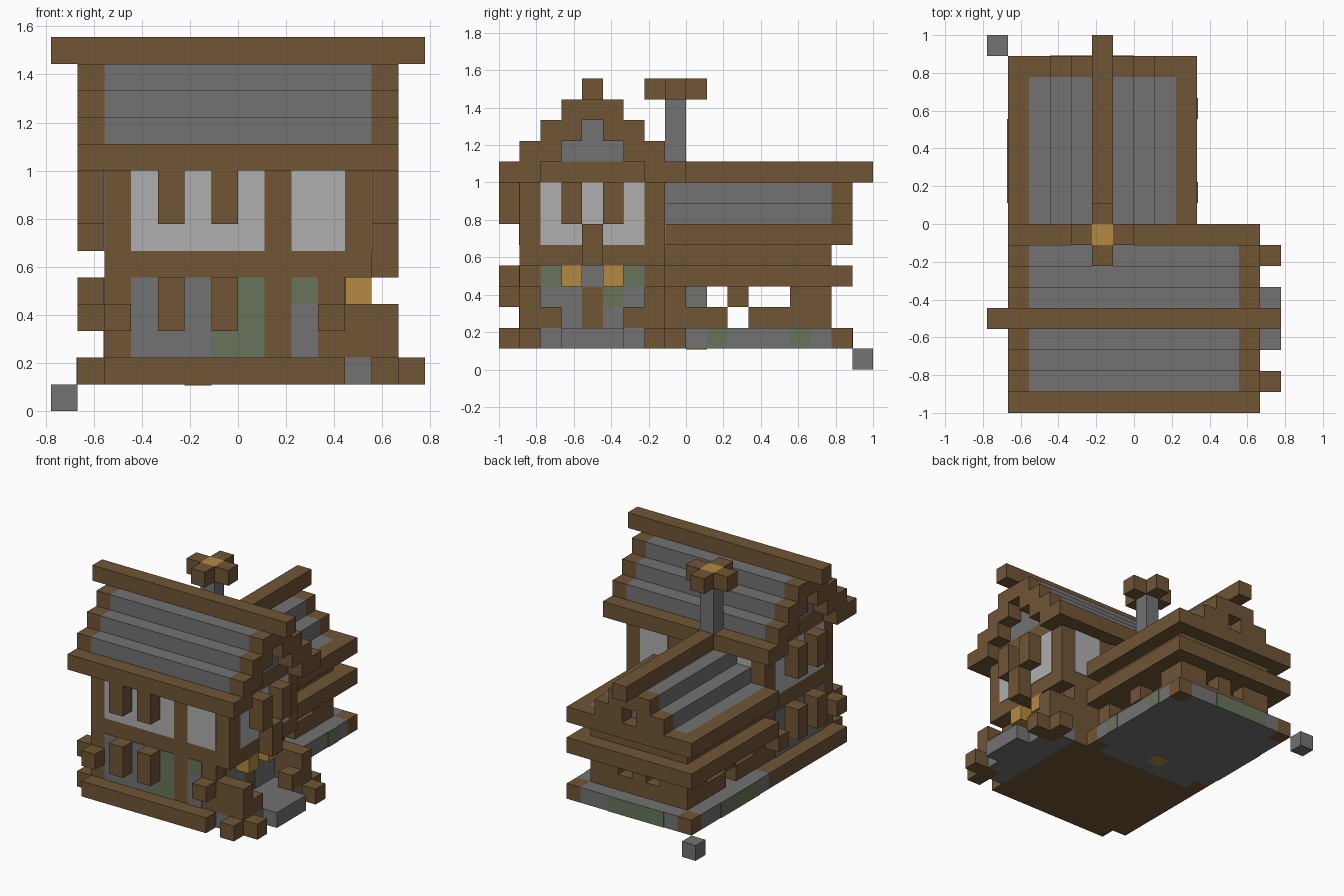
import bpy, bmesh
from mathutils import Matrix, Vector

cube = bpy.data.objects.get("Cube")
if cube:
    bpy.data.objects.remove(cube, do_unlink=True)

UNIT = 1 / 9                      # size of one building block
ORIGIN = Vector((-7, -9, 0))      # block corner that maps to the model centre
THIN = 0.04                       # plate thickness in blocks


def material(name, r, g, b):
    m = bpy.data.materials.new(name)
    m.use_nodes = True
    m.diffuse_color = (r, g, b, 1)
    m.node_tree.nodes["Principled BSDF"].inputs["Base Color"].default_value = (r, g, b, 1)
    return m


timber = material("timber brown", .16, .09, .036)
stone = material("stone grey", .17, .17, .17)
moss = material("mossy green", .14, .175, .105)
glass = material("pale glass", .43, .43, .43)
glow = material("lantern gold", .45, .25, .055)


def build(name, mat, *boxes):
    """One object from boxes given as x, y and z spans in blocks."""
    bm = bmesh.new()
    for xa, xb, ya, yb, za, zb in boxes:
        lo, hi = Vector((xa, ya, za)), Vector((xb, yb, zb))
        size = (hi - lo) * UNIT
        centre = ((lo + hi) / 2 + ORIGIN) * UNIT
        bmesh.ops.create_cube(bm, size=1, matrix=Matrix.Translation(centre) @ Matrix.Diagonal(size.to_4d()))
    mesh = bpy.data.meshes.new(name)
    bm.to_mesh(mesh)
    bm.free()
    mesh.materials.append(mat)
    obj = bpy.data.objects.new(name, mesh)
    bpy.context.collection.objects.link(obj)
    return obj


def plate(name, mat, side, at, a, b, za, zb):
    """Thin painted panel on the wall plane facing the given side."""
    near, far = (at - THIN, at) if side in ("front", "west") else (at, at + THIN)
    if side in ("front", "back"):
        build(name, mat, (a, b, near, far, za, zb))
    else:
        build(name, mat, (near, far, a, b, za, zb))


# Main house walls
build("lower_walls", timber, (2, 11, 1, 8, 1, 5))
build("upper_walls", timber, (2, 12, 1, 8, 5, 10))

# Upper windows
for side, at in (("front", 1), ("back", 8)):
    plate(side + "_wide_window", glass, side, at, 3, 8, 6, 9)
    plate(side + "_small_window", glass, side, at, 9, 11, 6, 9)
for side, at in (("west", 2), ("east", 12)):
    plate(side + "_upper_window", glass, side, at, 2, 7, 6, 9)

# Lower stone and moss infill
plate("front_stone_infill", stone, "front", 1, 3, 6, 2, 5)
plate("front_stone_gap", stone, "front", 1, 6, 7, 3, 5)
plate("front_moss_base", moss, "front", 1, 6, 7, 2, 3)
plate("front_moss_column", moss, "front", 1, 7, 8, 2, 5)
plate("side_door", stone, "front", 1, 9, 10, 2, 4)
plate("side_door_moss", moss, "front", 1, 9, 10, 4, 5)
plate("west_infill", stone, "west", 2, 2, 7, 2, 5)
for a in (2, 6):
    plate("porch_infill", stone, "east", 11, a, a + 1, 2, 4)
    plate("porch_infill_moss", moss, "east", 11, a, a + 1, 4, 5)
plate("porch_panel_south", stone, "east", 11, 3, 4, 2, 5)
plate("porch_panel_north", stone, "east", 11, 5, 6, 2, 3)
plate("porch_panel_moss", moss, "east", 11, 5, 6, 3, 4)
plate("porch_panel_top", stone, "east", 11, 4, 6, 4, 5)

# Shutters on the front and both sides
for z in (3, 7):
    for x in (4, 6):
        build("front_shutter", timber, (x, x + 1, 0, 1, z, z + 2))
    for y in (3, 5):
        build("west_shutter", timber, (1, 2, y, y + 1, z, z + 2))
for y in (3, 5):
    build("east_shutter", timber, (12, 13, y, y + 1, 7, 9))

# Base beams and projecting log ends
build("front_base_beam", timber, (2, 11, 0, 1, 1, 2))
build("west_base_beam", timber, (1, 2, 1, 8, 1, 2))
build("front_log_ends", timber, *[(x, x + 1, 0, 1, 3, 4) for x in (2, 10)])
build("west_log_ends", timber, *[(1, 2, y, y + 1, 3, 4) for y in (1, 7)])

# Entrance porch, mirrored along the house
build("porch_floor", stone, (11, 12, 1, 8, 1, 2), (12, 13, 2, 7, 1, 2))
build("porch_step", stone, (13, 14, 3, 6, 1, 2))
for post, end, rail in ((1, 0, 2), (7, 8, 6)):
    build("porch_log_ends", timber, (12, 13, post, post + 1, 1, 2),
          (12, 13, end, end + 1, 1, 2), (13, 14, post, post + 1, 1, 2))
    build("porch_fence", timber, (11, 13, post, post + 1, 2, 4), (12, 13, rail, rail + 1, 2, 3))
build("porch_lanterns", glow, *[(11, 12, y, y + 1, 4, 5) for y in (3, 5)])
build("porch_bracket", timber, (12, 13, 4, 5, 5, 7))

# Main roof: stepped grey courses with timber ends
for i in range(1, 4):
    build("main_roof_course", stone, (2, 12, i, 9 - i, 9 + i, 10 + i))
for x in (1, 12):
    steps = []
    for i in range(4):
        steps.append((x, x + 1, i, i + 2 - i // 3 / 2, 9 + i, 10 + i))
        steps.append((x, x + 1, 7 - i + i // 3 / 2, 9 - i, 9 + i, 10 + i))
    build("main_gable_frame", timber, *steps)
build("main_eaves", timber, (2, 12, 0, 1, 9, 10), (2, 12, 8, 9, 9, 10))
build("main_ridge", timber, (0, 14, 4, 5, 13, 14))

# Rear wing base with timber corners
build("wing_base", stone, (2, 9, 8, 17, 1, 2), (1, 2, 9, 16, 1, 2), (9, 10, 9, 16, 1, 2))
build("wing_base_corners", timber, *[(x, x + 1, y, y + 1, 1, 2) for x in (1, 9) for y in (8, 16)])
for y in (10, 14):
    plate("wing_base_moss", moss, "east", 10, y, y + 1, 1, 2)
plate("wing_base_moss_west", moss, "west", 1, 10, 14, 1, 2)
plate("wing_base_moss_back", moss, "back", 17, 3, 7, 1, 2)

# Rear wing railings with open gaps
for x in (2, 8):
    build("wing_side_railing", timber, (x, x + 1, 8, 11, 2, 3), (x, x + 1, 12, 16, 2, 3),
          (x, x + 1, 8, 9, 3, 4), (x, x + 1, 11, 12, 3, 4), (x, x + 1, 14, 16, 3, 4))
build("wing_back_railing", timber, (3, 8, 15, 16, 2, 3),
      *[(x, x + 1, 15, 16, 3, 4) for x in (3, 5, 7)])
build("wing_band", timber, (1, 10, 8, 17, 4, 5))
build("wing_upper_wall", timber, (2, 9, 8, 16, 5, 6))

# Rear wing roof
for i in range(3):
    inset = i + 2 if i else 2
    build("wing_roof_course", stone, (inset, 11 - inset, 8, 16, 6 + i, 7 + i))
build("wing_eaves", timber, (1, 2, 8, 17, 6, 7), (9, 10, 8, 17, 6, 7), (2, 9, 16, 17, 6, 7))
build("wing_gable_frame", timber, (3, 5, 16, 17, 7, 8), (6, 8, 16, 17, 7, 8), (4, 7, 16, 17, 8, 9))
build("wing_ridge", timber, (5, 6, 9, 18, 9, 10))

# Hearth, chimney and its cross-shaped cap
build("hearth_stone", stone, (5, 6, 9, 10, 2, 4))
build("hearth_glow", glow, (5, 6, 9, 10, 1 - THIN, 1))
build("chimney", stone, (5, 6, 8, 9, 10, 13))
build("chimney_glow", glow, (5, 6, 8, 9, 13, 14))
build("chimney_cap", timber, (4, 5, 8, 9, 13, 14), (6, 7, 8, 9, 13, 14),
      (5, 6, 7, 8, 13, 14), (5, 6, 9, 10, 13, 14))

# Loose stone behind the house
build("loose_stone", stone, (0, 1, 17, 18, 0, 1))
